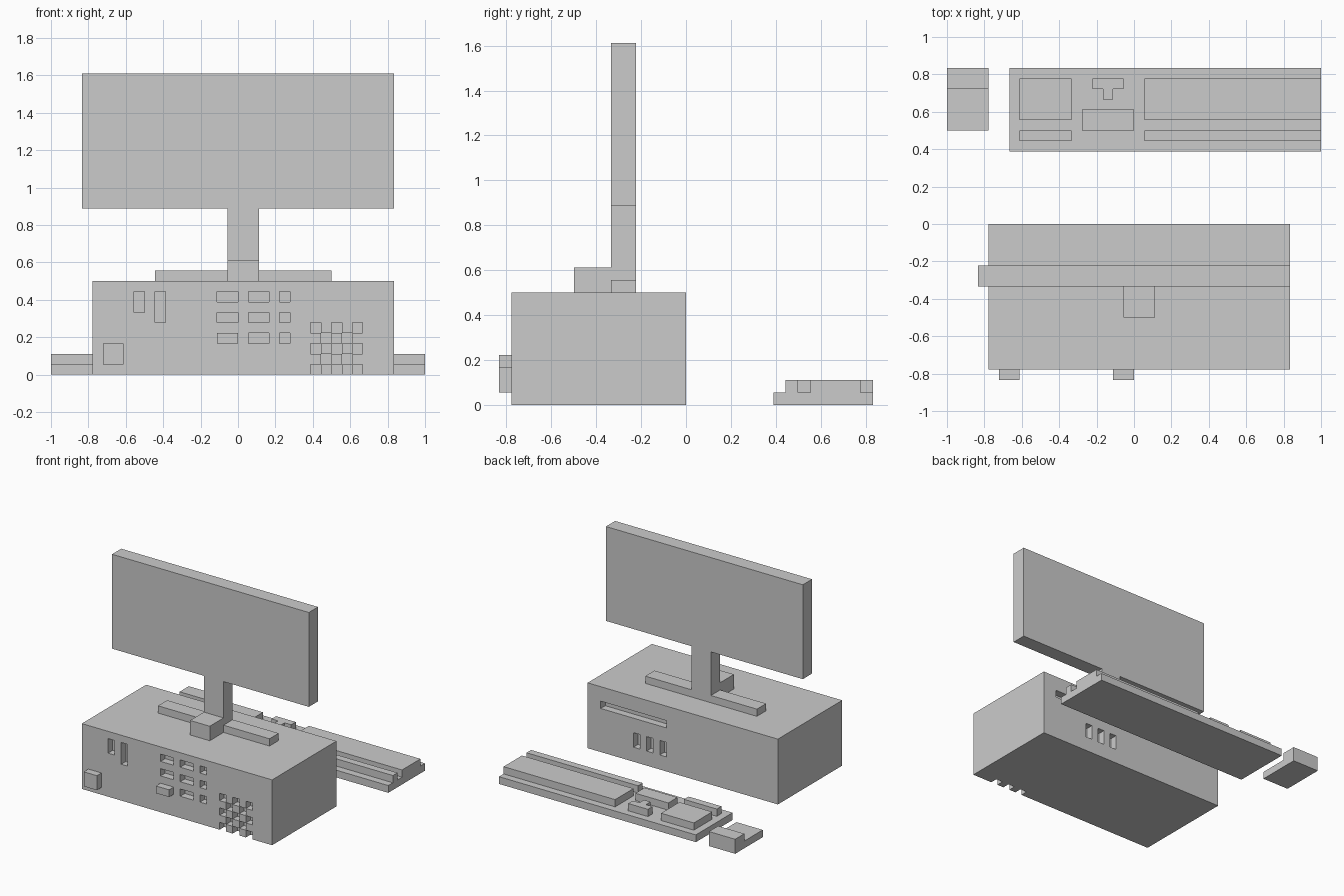
import bpy, bmesh

if "Cube" in bpy.data.objects:
    bpy.data.objects.remove(bpy.data.objects["Cube"])

U = 1 / 18  # the whole model sits on an 18-per-unit block grid


def add_mesh(name, bm):
    mesh = bpy.data.meshes.new(name)
    bm.to_mesh(mesh)
    bm.free()
    obj = bpy.data.objects.new(name, mesh)
    bpy.context.collection.objects.link(obj)
    return obj


def box(name, x, y, z):
    """Axis-aligned box from (min, max) ranges in grid units."""
    bm = bmesh.new()
    bmesh.ops.create_cube(bm, size=1)
    for v in bm.verts:
        v.co = [U * (sum(r) / 2 + c * (r[1] - r[0])) for c, r in zip(v.co, (x, y, z))]
    return add_mesh(name, bm)


def carved_block(name, xs, ys, zs, is_open):
    """Block divided at the given cuts, with open cells removed; only outer faces are made."""
    cuts = (xs, ys, zs)
    solid = {(i, j, k) for i in range(len(xs) - 1) for j in range(len(ys) - 1)
             for k in range(len(zs) - 1) if not is_open(xs[i], j, zs[k])}
    bm = bmesh.new()
    verts = {}

    def vert(key):
        if key not in verts:
            verts[key] = bm.verts.new([U * c[i] for c, i in zip(cuts, key)])
        return verts[key]

    for cell in solid:
        for a in range(3):
            b, c = (a + 1) % 3, (a + 2) % 3
            for side in (0, 1):
                near = list(cell)
                near[a] += 2 * side - 1
                if tuple(near) in solid:
                    continue
                ring = []
                for db, dc in ((0, 0), (1, 0), (1, 1), (0, 1)):
                    key = list(cell)
                    key[a] += side
                    key[b] += db
                    key[c] += dc
                    ring.append(vert(tuple(key)))
                bm.faces.new(ring if side else ring[::-1])
    return add_mesh(name, bm)


# Recesses as (x0, x1, z0, z1): drive slots, ports and chequered vent in front
front = [(-10, -9, 6, 8), (-8, -7, 5, 8)]
front += [(x0, x1, z, z + 1) for x0, x1 in ((-2, 0), (1, 3), (4, 5))
          for z in (3, 5, 7) if (x0, z) != (-2, 3)]
front += [(7 + i, 8 + i, k, k + 1) for i in range(5) for k in range(5) if (i + k) % 2 == 0]
# Long slot and three short slots in the back
back = [(3, 13, 6, 7)] + [(x, x + 1, 2, 4) for x in (3, 5, 7)]


def case_open(x, layer, z):
    holes = {0: front, 2: back}.get(layer, [])
    return any(x0 <= x < x1 and z0 <= z < z1 for x0, x1, z0, z1 in holes)


# Computer case with its protruding button and plug
carved_block("computer_case", range(-14, 16), (-14, -13, -1, 0), range(0, 10), case_open)
box("power_button", (-13, -11), (-15, -14), (1, 3))
box("port_plug", (-2, 0), (-15, -14), (3, 4))

# Monitor and stand
box("monitor_screen", (-15, 15), (-6, -4), (16, 29))
box("stand_neck", (-1, 2), (-6, -4), (10, 16))
box("stand_base", (-8, 9), (-6, -4), (9, 10))
box("stand_foot", (-1, 2), (-9, -6), (9, 11))

# Keyboard and raised key groups
box("keyboard_base", (-12, 18), (7, 15), (0, 1))
for name, x, y in (
    ("number_pad", (-11, -6), (10, 14)),
    ("number_pad_top_row", (-11, -6), (8, 9)),
    ("navigation_keys", (-5, 0), (9, 11)),
    ("arrow_keys_row", (-4, -1), (13, 14)),
    ("arrow_key_up", (-3, -2), (12, 13)),
    ("main_keys", (1, 18), (10, 14)),
    ("function_keys", (1, 18), (8, 9)),
):
    box(name, x, y, (1, 2))

# Mouse: low front with a raised palm rest
box("mouse_base", (-18, -14), (9, 15), (0, 1))
box("mouse_palm_rest", (-18, -14), (13, 15), (1, 2))
